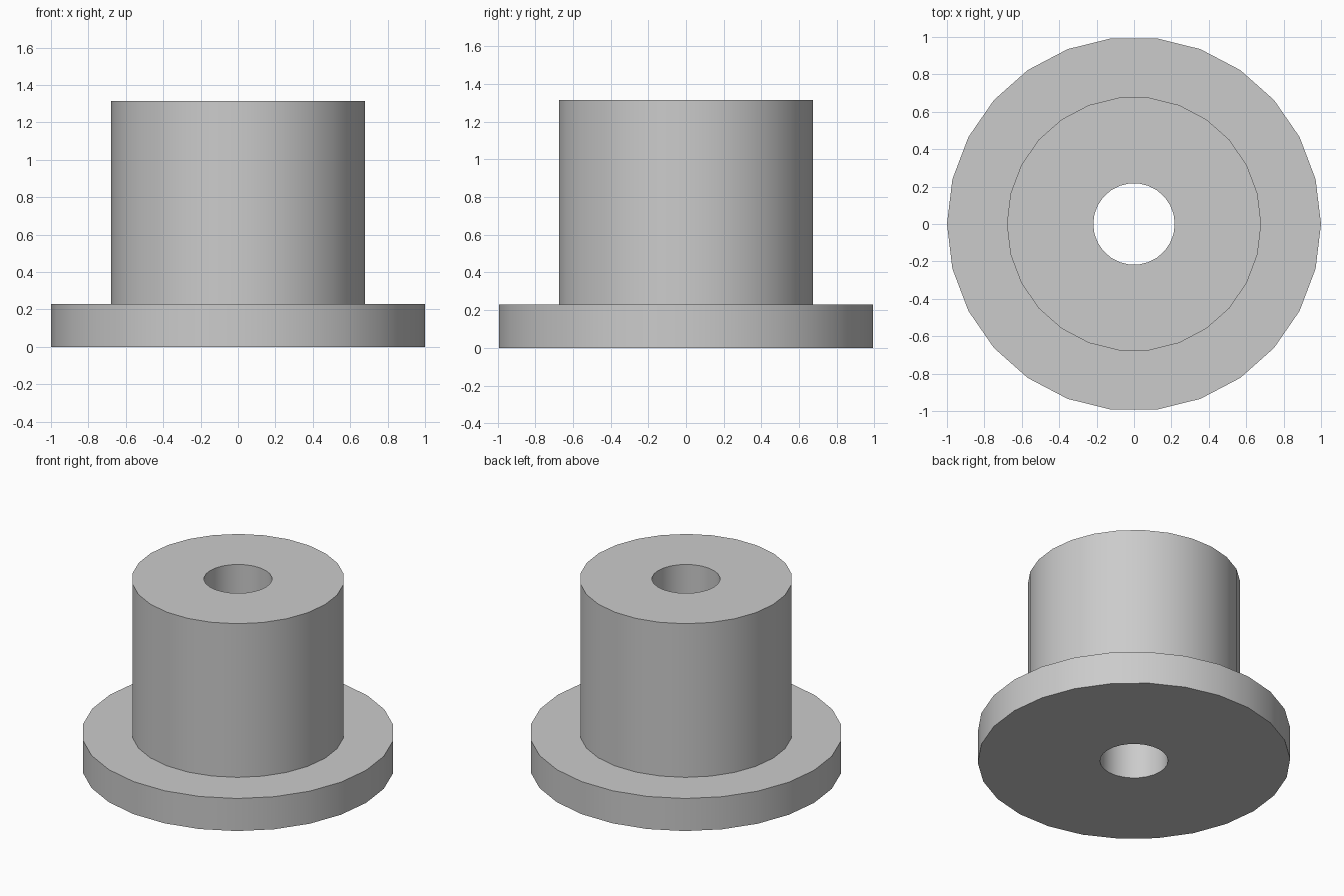
import bpy
import bmesh
from math import cos, sin, tau, radians

if "Cube" in bpy.data.objects:
    bpy.data.objects.remove(bpy.data.objects["Cube"], do_unlink=True)

SIDES = 26

grey = bpy.data.materials.new("light grey")
grey.use_nodes = True
colour = (0.6, 0.6, 0.6, 1)
grey.diffuse_color = colour
grey.node_tree.nodes["Principled BSDF"].inputs["Base Color"].default_value = colour


def lathe(name, profile):
    """Spin a closed (radius, height) profile around z."""
    bm = bmesh.new()
    rings = [[bm.verts.new((r * cos(tau * i / SIDES), r * sin(tau * i / SIDES), z))
              for i in range(SIDES)] for r, z in profile]
    for a, b in zip(rings, rings[1:] + rings[:1]):
        for i in range(SIDES):
            j = (i + 1) % SIDES
            bm.faces.new((a[i], a[j], b[j], b[i]))
    bmesh.ops.recalc_face_normals(bm, faces=bm.faces)
    mesh = bpy.data.meshes.new(name)
    bm.to_mesh(mesh)
    bm.free()
    mesh.materials.append(grey)
    obj = bpy.data.objects.new(name, mesh)
    bpy.context.collection.objects.link(obj)
    bpy.ops.object.select_all(action='DESELECT')
    obj.select_set(True)
    bpy.context.view_layer.objects.active = obj
    bpy.ops.object.shade_smooth_by_angle(angle=radians(30))
    return obj


# Flange, barrel and through bore as one turned body
BORE, BARREL, FLANGE = 0.218, 0.68, 1.0
STEP, TOP = 0.23, 1.315
lathe("flanged_bushing", [(BORE, 0), (FLANGE, 0), (FLANGE, STEP),
                          (BARREL, STEP), (BARREL, TOP), (BORE, TOP)])
